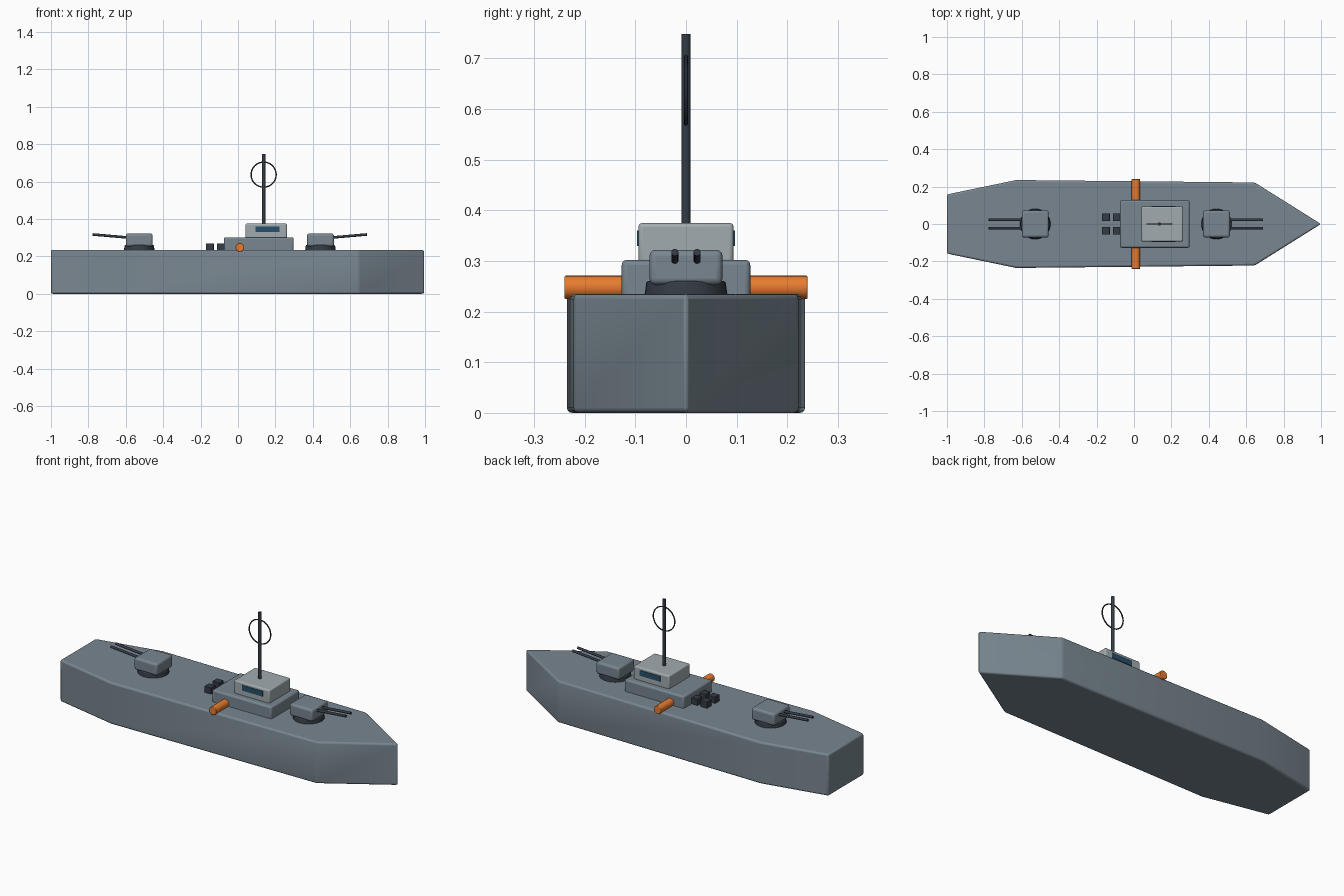
import bpy, bmesh, math
from mathutils import Vector

if "Cube" in bpy.data.objects:
    bpy.data.objects.remove(bpy.data.objects["Cube"])


def material(name, r, g, b):
    m = bpy.data.materials.new(name)
    m.diffuse_color = (r, g, b, 1)
    m.use_nodes = True
    m.node_tree.nodes["Principled BSDF"].inputs["Base Color"].default_value = m.diffuse_color
    return m


HULL = material("hull_grey", 0.19, 0.24, 0.28)
LIGHT = material("light_grey", 0.36, 0.41, 0.43)
DARK = material("dark_steel", 0.035, 0.045, 0.06)
GLASS = material("window_blue", 0.02, 0.08, 0.14)
ORANGE = material("orange", 0.8, 0.2, 0.03)


def finish(ob, name, mat, bevel=0):
    ob.name = name
    ob.data.materials.append(mat)
    if bevel:
        mod = ob.modifiers.new("bevel", 'BEVEL')
        mod.width, mod.segments = bevel, 3
        mod.limit_method, mod.angle_limit = 'ANGLE', math.radians(25)
    bpy.ops.object.select_all(action='DESELECT')
    ob.select_set(True)
    bpy.context.view_layer.objects.active = ob
    bpy.ops.object.shade_smooth_by_angle(angle=math.radians(35))
    return ob


def box(name, x, y, z, mat, bevel=0):
    """Box given as (min, max) on each axis."""
    bpy.ops.mesh.primitive_cube_add(
        size=1, location=[(a + b) / 2 for a, b in (x, y, z)])
    ob = bpy.context.object
    ob.scale = [b - a for a, b in (x, y, z)]
    bpy.ops.object.transform_apply(location=False, rotation=False, scale=True)
    return finish(ob, name, mat, bevel)


def rod(name, a, b, r1, mat, r2=None, sides=24, bevel=0):
    """Round bar from point a to point b."""
    a, b = Vector(a), Vector(b)
    bpy.ops.mesh.primitive_cone_add(
        vertices=sides, radius1=r1, radius2=r1 if r2 is None else r2,
        depth=(b - a).length, location=(a + b) / 2,
        rotation=(b - a).to_track_quat('Z', 'Y').to_euler())
    return finish(bpy.context.object, name, mat, bevel)


# Hull: half outline mirrored, then extruded up
half = [(1, 0), (0.645, 0.222), (-0.63, 0.235), (-1, 0.158)]
outline = half + [(x, -y) for x, y in reversed(half[1:])]
bm = bmesh.new()
face = bm.faces.new([bm.verts.new((x, y, 0)) for x, y in outline])
top = bmesh.ops.extrude_face_region(bm, geom=[face])["geom"]
bmesh.ops.translate(bm, vec=(0, 0, 0.235),
                    verts=[v for v in top if isinstance(v, bmesh.types.BMVert)])
bmesh.ops.recalc_face_normals(bm, faces=bm.faces)
mesh = bpy.data.meshes.new("hull")
bm.to_mesh(mesh)
bm.free()
hull = bpy.data.objects.new("hull", mesh)
bpy.context.collection.objects.link(hull)
finish(hull, "hull", HULL, 0.01)

# Superstructure
box("deckhouse", (-0.075, 0.297), (-0.127, 0.127), (0.225, 0.302), HULL, 0.01)
box("bridge", (0.04, 0.262), (-0.094, 0.094), (0.295, 0.375), LIGHT, 0.008)
for side, label in ((-1, "front"), (1, "back")):
    edges = sorted((side * 0.085, side * 0.097))
    box(label + "_window", (0.093, 0.221), edges, (0.33, 0.36), GLASS)

# Mast and ring antenna
rod("mast", (0.137, 0, 0.36), (0.137, 0, 0.748), 0.009, DARK)
bpy.ops.mesh.primitive_torus_add(
    location=(0.137, 0, 0.637), rotation=(math.pi / 2, 0, 0),
    major_radius=0.067, minor_radius=0.0035, major_segments=48, minor_segments=8)
finish(bpy.context.object, "ring_antenna", DARK)

# Orange life raft canisters across the deck
rod("life_raft_canisters", (0.01, -0.24, 0.248), (0.01, 0.24, 0.248), 0.023,
    ORANGE, bevel=0.003)

# Twin-gun turrets facing fore and aft
for cx, d, label in ((0.441, 1, "fore"), (-0.528, -1, "aft")):
    rod(label + "_turret_base", (cx, 0, 0.225), (cx, 0, 0.26), 0.083, DARK,
        r2=0.078, sides=32, bevel=0.004)
    box(label + "_turret", (cx - 0.072, cx + 0.072), (-0.072, 0.072),
        (0.253, 0.322), HULL, 0.012)
    for y in (-0.022, 0.022):
        rod(label + "_gun_barrel", (cx + d * 0.04, y, 0.299),
            (cx + d * 0.249, y, 0.317), 0.007, DARK, sides=16)

# Deck crates
for x in (-0.15, -0.091):
    for y in (-0.036, 0.036):
        box("deck_crate", (x - 0.021, x + 0.021), (y - 0.021, y + 0.021),
            (0.23, 0.27), DARK, 0.002)
